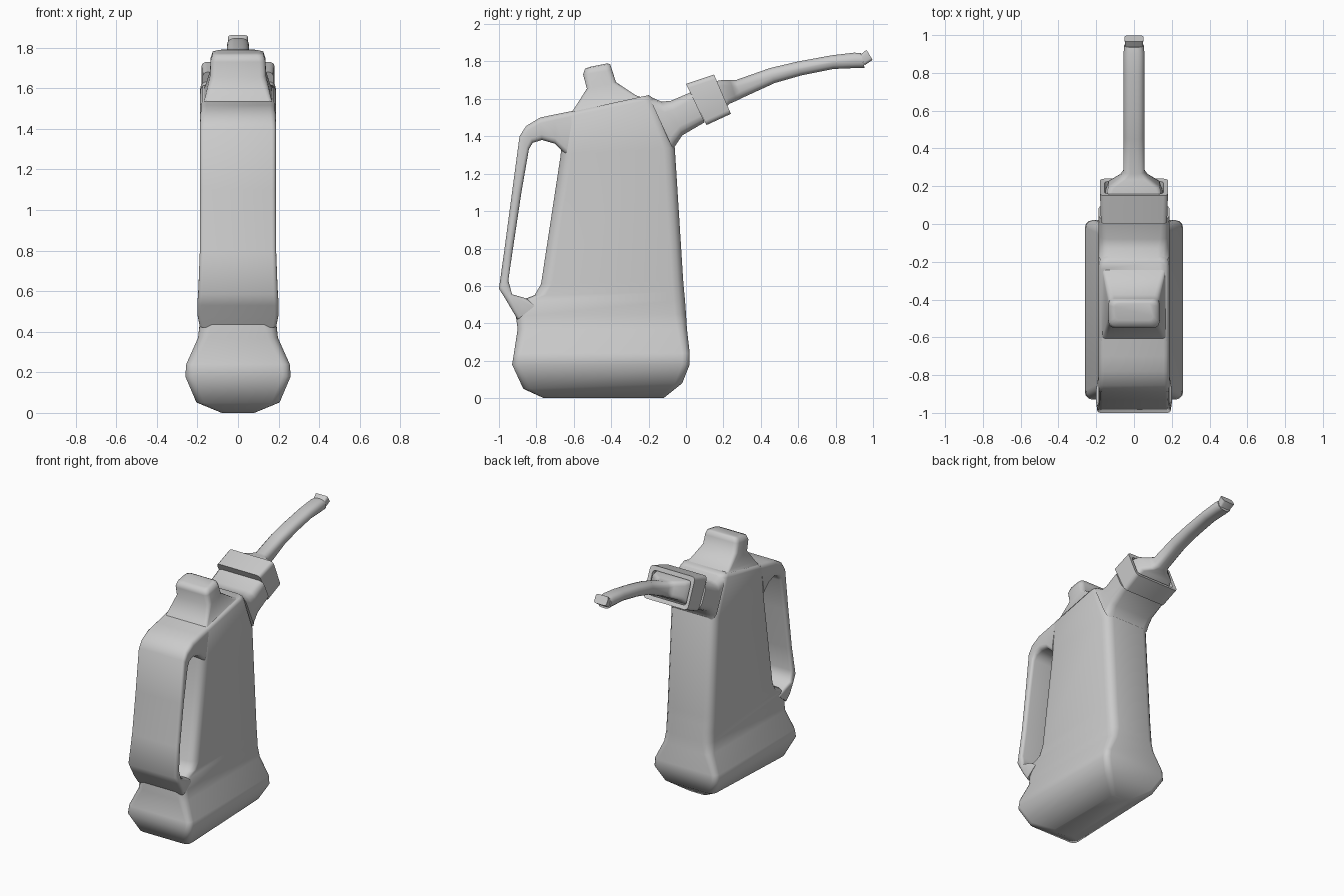
import bpy, bmesh, math
from mathutils import Vector


def ring(a, b, hw, r, seg=3):
    """Rounded rectangle spanning side-view points a -> b (y, z), half width hw in x."""
    a, b = Vector((0, *a)), Vector((0, *b))
    mid, half = (a + b) / 2, (b - a).length / 2
    axis = (b - a).normalized()
    r = min(r, half * 0.98, hw * 0.98)
    pts = []
    for q, (sx, sv) in enumerate([(1, 1), (-1, 1), (-1, -1), (1, -1)]):
        for i in range(seg + 1):
            t = math.pi / 2 * (q + i / seg)
            x = sx * (hw - r) + r * math.cos(t)
            v = sv * (half - r) + r * math.sin(t)
            pts.append(mid + axis * v + Vector((x, 0, 0)))
    return pts


def loft(name, sections, angle=42):
    """Skin a list of (a, b, half width, corner radius) sections and cap both ends."""
    bm = bmesh.new()
    rows = [[bm.verts.new(p) for p in ring(*s)] for s in sections]
    n = len(rows[0])
    for lo, hi in zip(rows, rows[1:]):
        for i in range(n):
            j = (i + 1) % n
            bm.faces.new((lo[i], lo[j], hi[j], hi[i]))
    bm.faces.new(rows[0][::-1])
    bm.faces.new(rows[-1])
    bmesh.ops.recalc_face_normals(bm, faces=bm.faces)
    mesh = bpy.data.meshes.new(name)
    bm.to_mesh(mesh)
    bm.free()
    ob = bpy.data.objects.new(name, mesh)
    bpy.context.collection.objects.link(ob)
    bpy.ops.object.select_all(action='DESELECT')
    ob.select_set(True)
    bpy.context.view_layer.objects.active = ob
    bpy.ops.object.shade_smooth_by_angle(angle=math.radians(angle))
    return ob


# Jug body: flared base, tapering column, sloped shoulder
loft("jug_body", [
    ((-0.76, 0.0), (-0.12, 0.0), 0.08, 0.03),
    ((-0.87, 0.05), (-0.02, 0.08), 0.205, 0.04),
    ((-0.93, 0.18), (0.02, 0.18), 0.26, 0.04),
    ((-0.92, 0.24), (0.02, 0.24), 0.255, 0.04),
    ((-0.90, 0.37), (0.005, 0.37), 0.197, 0.05),
    ((-0.91, 0.44), (0.0, 0.45), 0.188, 0.06),
    ((-0.89, 0.52), (-0.005, 0.52), 0.188, 0.06),
    ((-0.81, 0.55), (-0.01, 0.57), 0.188, 0.06),
    ((-0.775, 0.61), (-0.015, 0.63), 0.188, 0.06),
    ((-0.67, 1.30), (-0.06, 1.34), 0.187, 0.06),
    ((-0.66, 1.50), (-0.17, 1.60), 0.187, 0.05),
    ((-0.65, 1.522), (-0.20, 1.62), 0.175, 0.04),
], 60)

# Handle: wide strap joining shoulder to base
loft("handle", [
    ((-0.90, 0.42), (-0.80, 0.50), 0.19, 0.02),
    ((-0.93, 0.47), (-0.86, 0.535), 0.20, 0.02),
    ((-0.965, 0.53), (-0.93, 0.555), 0.20, 0.02),
    ((-1.0, 0.585), (-0.95, 0.63), 0.195, 0.02),
    ((-0.97, 0.80), (-0.925, 0.80), 0.188, 0.02),
    ((-0.93, 1.10), (-0.88, 1.10), 0.187, 0.02),
    ((-0.89, 1.40), (-0.84, 1.33), 0.187, 0.02),
    ((-0.855, 1.455), (-0.82, 1.365), 0.187, 0.025),
    ((-0.78, 1.50), (-0.77, 1.38), 0.187, 0.03),
    ((-0.70, 1.517), (-0.70, 1.36), 0.187, 0.03),
    ((-0.60, 1.537), (-0.64, 1.30), 0.187, 0.03),
], 60)

# Neck leading from the shoulder to the collar
loft("neck", [
    ((-0.20, 1.615), (-0.065, 1.32), 0.187, 0.06),
    ((-0.13, 1.585), (-0.06, 1.345), 0.187, 0.06),
    ((-0.08, 1.59), (-0.02, 1.405), 0.187, 0.05),
    ((0.025, 1.635), (0.10, 1.475), 0.187, 0.04),
], 60)

# Collar with a recessed front face
loft("collar", [
    ((0.0, 1.68), (0.11, 1.46), 0.175, 0.025),
    ((0.15, 1.73), (0.24, 1.52), 0.18, 0.025),
    ((0.16, 1.70), (0.225, 1.545), 0.155, 0.02),
    ((0.125, 1.685), (0.19, 1.53), 0.15, 0.02),
])

# Spout: flared root, then a gently bent tube
loft("spout", [
    ((0.13, 1.69), (0.19, 1.535), 0.15, 0.02),
    ((0.19, 1.70), (0.235, 1.575), 0.135, 0.03),
    ((0.235, 1.70), (0.27, 1.59), 0.075, 0.03),
    ((0.265, 1.70), (0.30, 1.605), 0.055, 0.035),
    ((0.45, 1.765), (0.475, 1.685), 0.055, 0.035),
    ((0.60, 1.80), (0.615, 1.725), 0.055, 0.035),
    ((0.78, 1.833), (0.79, 1.76), 0.055, 0.035),
    ((0.90, 1.847), (0.91, 1.765), 0.055, 0.035),
    ((0.935, 1.845), (0.955, 1.765), 0.052, 0.035),
])

# Squared nozzle tip
loft("spout_tip", [
    ((0.93, 1.835), (0.955, 1.78), 0.045, 0.015),
    ((0.965, 1.862), (0.998, 1.808), 0.05, 0.015),
])

# Filler cap on the sloped shoulder
loft("filler_cap", [
    ((-0.61, 1.53), (-0.23, 1.605), 0.168, 0.015),
    ((-0.59, 1.56), (-0.27, 1.62), 0.16, 0.02),
    ((-0.53, 1.655), (-0.375, 1.69), 0.138, 0.03),
    ((-0.55, 1.73), (-0.395, 1.755), 0.135, 0.03),
    ((-0.54, 1.762), (-0.405, 1.785), 0.125, 0.03),
    ((-0.51, 1.772), (-0.42, 1.79), 0.10, 0.02),
], 60)
